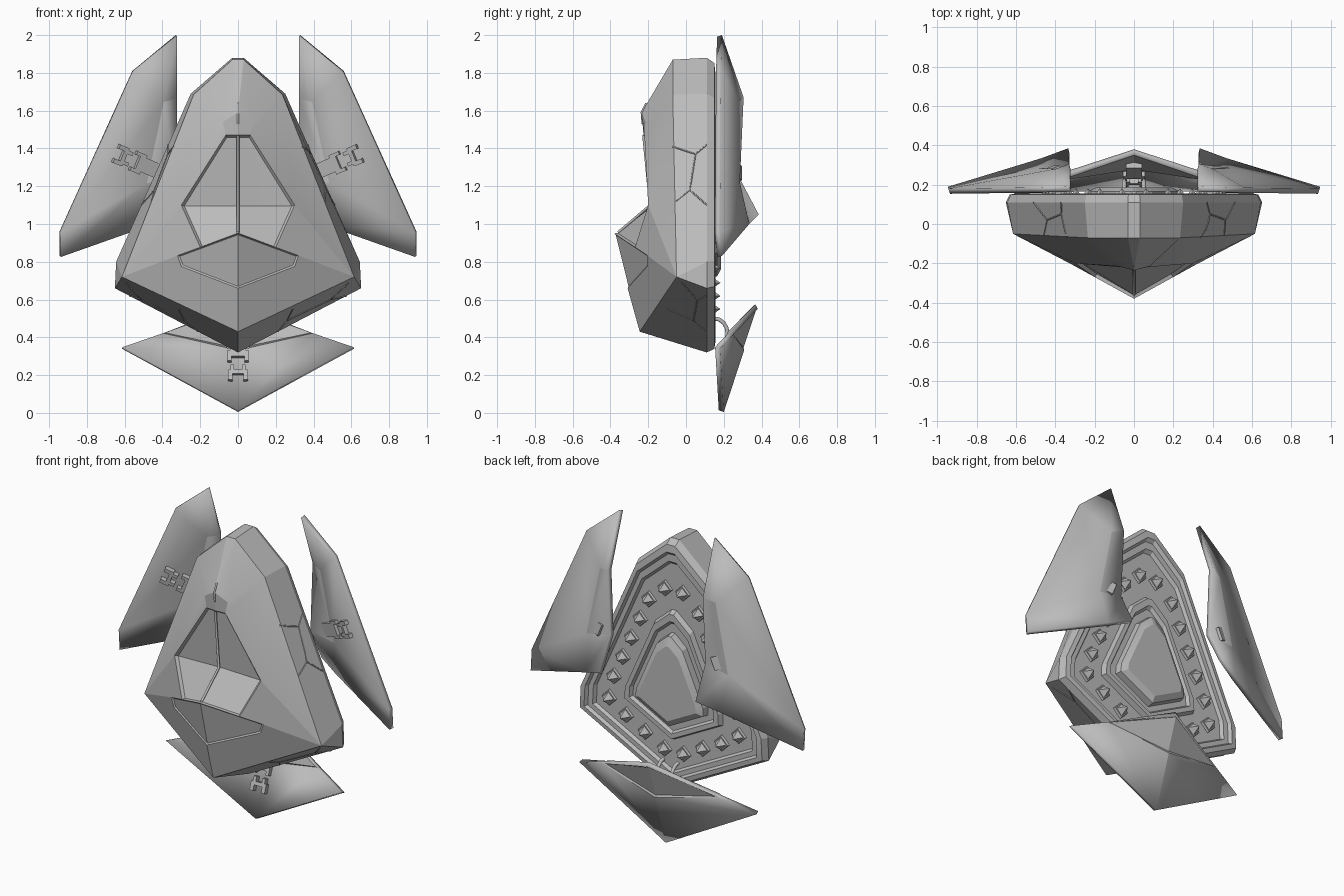
import bpy, bmesh, math
from mathutils import Vector, Matrix
from mathutils.bvhtree import BVHTree

if "Cube" in bpy.data.objects:
    bpy.data.objects.remove(bpy.data.objects["Cube"])

GREY = (0.5, 0.5, 0.5, 1)
metal = bpy.data.materials.new("plain grey")
metal.use_nodes = True
metal.diffuse_color = GREY
metal.node_tree.nodes["Principled BSDF"].inputs["Base Color"].default_value = GREY


def finish(name, bm):
    mesh = bpy.data.meshes.new(name)
    bm.to_mesh(mesh)
    bm.free()
    mesh.materials.append(metal)
    obj = bpy.data.objects.new(name, mesh)
    bpy.context.collection.objects.link(obj)
    return obj


def build(pts, faces, sides=(1, -1)):
    """Weld named points into faces on each side of x = 0; returns faces by index."""
    bm, made, out = bmesh.new(), {}, {}
    for s in sides:
        for i, names in enumerate(faces):
            vs = []
            for n in names.split():
                x, y, z = pts[n]
                key = (round(x * s, 4), round(y, 4), round(z, 4))
                if key not in made:
                    made[key] = bm.verts.new(key)
                vs.append(made[key])
            out.setdefault(i, []).append(bm.faces.new(vs if s > 0 else vs[::-1]))
    return bm, out


def tube(name, path, radius):
    cu = bpy.data.curves.new(name, 'CURVE')
    cu.dimensions = '3D'
    cu.bevel_depth, cu.bevel_resolution = radius, 1
    sp = cu.splines.new('POLY')
    sp.points.add(len(path) - 1)
    for p, co in zip(sp.points, path):
        p.co = (*co, 1)
    cu.materials.append(metal)
    bpy.context.collection.objects.link(bpy.data.objects.new(name, cu))


# Body: faceted front shell
P = dict(T0=(0, -.07, 1.87), T1=(.03, -.07, 1.87), B=(0, -.235, 1.59),
         S=(.235, -.07, 1.685), P=(.08, -.215, 1.54), K1=(.065, -.22, 1.47),
         K2=(.3, -.2, 1.1), K3=(.2, -.27, .877), R1=(0, -.225, 1.47),
         R2=(0, -.19, 1.1), E=(0, -.38, .95), N1=(.32, -.204, .833),
         N2=(.3, -.205, .775), M=(0, -.309, .66), D=(.615, -.05, .72),
         F=(0, -.245, .43))
faces = ["T0 T1 B", "T1 S P B", "B P K1 R1", "S K2 K1 P", "S D K2", "D N1 K3 K2",
         "R1 K1 K2 R2", "R2 K2 K3 E", "E K3 N1 N2 M", "N1 D F M N2"]
KITE, CHIN = (6, 7), (8,)

# Body: side walls and stepped back rim, as scaled copies of one outline
outline = [(0, 1.88), (.03, 1.88), (.25, 1.69), (.645, .8), (.652, .66), (0, .32)]
MID = .95


def ring(scale):
    return [(x * scale, MID + (z - MID) * scale) for x, z in outline]


rings = [(1, .11), (.97, .15), (.92, .155), (.9, .135), (.85, .135), (.83, .115),
         (.52, .115), (.5, .145), (.45, .145), (.43, .125), (.37, .125),
         (.36, .165), (.3, .185)]
for r, (scale, y) in enumerate(rings):
    for i, (x, z) in enumerate(ring(scale)):
        P[f"o{r}_{i}"] = (x, y, z)
faces += ["T0 T1 o0_1 o0_0", "T1 S o0_2 o0_1", "S D o0_3 o0_2", "D o0_4 o0_3",
          "D F o0_5 o0_4"]
for r in range(len(rings) - 1):
    for i in range(5):
        faces.append(f"o{r}_{i} o{r}_{i+1} o{r+1}_{i+1} o{r+1}_{i}")
last = len(rings) - 1
faces.append(" ".join(f"o{last}_{i}" for i in range(6)))

bm, made = build(P, faces)
bmesh.ops.recalc_face_normals(bm, faces=bm.faces)
for group, width, depth in ((KITE, .012, -.014), (CHIN, .008, -.007)):
    region = [f for i in group for f in made[i]]
    bmesh.ops.inset_region(bm, faces=region, thickness=width, depth=depth,
                           use_even_offset=True)
surface = BVHTree.FromBMesh(bm)
finish("body", bm)

# Centre rail in the front recess and short crest above it
tube("centre_rail", [P["R1"], P["R2"], (0, -.36, .955)], .008)
tube("crest_rail", [(0, -.21, 1.64), P["B"], (0, -.23, 1.53)], .006)

# Seam lines wrapped on the side walls
seams = [[(-.07, 1.41), (.05, 1.37), (.11, 1.42)], [(.05, 1.37), (.02, 1.18), (.11, 1.1)],
         [(.02, 1.18), (-.055, 1.12)], [(-.02, .69), (.06, .6), (.11, .62)],
         [(.06, .6), (.04, .49), (.11, .43)], [(.04, .49), (-.1, .55)]]
for s, side in ((1, "left"), (-1, "right")):
    for n, line in enumerate(seams):
        path = []
        for (y0, z0), (y1, z1) in zip(line, line[1:]):
            for k in range(5):
                y, z = y0 + (y1 - y0) * k / 4, z0 + (z1 - z0) * k / 4
                hit = surface.ray_cast(Vector((s * 2, y, z)), Vector((-s, 0, 0)))[0]
                if hit:
                    path.append(hit)
        if len(path) > 1:
            tube(f"{side}_seam_{n + 1}", path, .004)

# Ring of pyramid studs on the back
half = [Vector((x, 0, z)) for x, z in ring(.69)]
loop = half + [Vector((-p.x, 0, p.z)) for p in half[-2:0:-1]]
edges = list(zip(loop, loop[1:] + loop[:1]))
total = sum((b - a).length for a, b in edges)
COUNT = 20
bm = bmesh.new()
for n in range(COUNT):
    d = (n + .5) * total / COUNT
    for a, b in edges:
        if d <= (b - a).length:
            break
        d -= (b - a).length
    p = a.lerp(b, d / (b - a).length)
    for r1, r2, h, y in ((.052, .046, .015, .121), (.038, 0, .055, .155)):
        bmesh.ops.create_cone(bm, cap_ends=True, segments=4, radius1=r1, radius2=r2,
                              depth=h, matrix=Matrix.Translation((p.x, y, p.z))
                              @ Matrix.Rotation(-math.pi / 2, 4, 'X'))
finish("back_studs", bm)


# Plates: open shells facing back, thickened toward the front
def plate(name, pts, faces, sides, panel=()):
    bm, made = build(pts, faces, sides)
    bm.normal_update()
    for f in bm.faces:
        if f.normal.y < 0:
            f.normal_flip()
    if panel:
        bmesh.ops.inset_region(bm, faces=[f for i in panel for f in made[i]],
                               thickness=.012, depth=-.008, use_boundary=True)
    mod = finish(name, bm).modifiers.new("thickness", 'SOLIDIFY')
    mod.thickness, mod.offset = .028, -1


W = dict(a=(.33, .19, 2), b=(.56, .185, 1.81), c=(.945, .18, .96), d=(.945, .19, .83),
         m=(.47, .335, 1), e=(.335, .385, 1.05), f=(.33, .28, 1.25), g=(.33, .305, 1.67),
         h=(.4, .28, 1.65), k=(.49, .285, 1.22))
wing = ["a b h", "a h g", "b c k h", "c d m k", "g h k f", "f k m e"]
plate("left_wing", W, wing, (1,))
plate("right_wing", W, wing, (-1,))

apex, corner, foot = Vector((0, .38, .55)), Vector((.615, .18, .34)), Vector((0, .2, .005))
L = dict(a=apex, c=corner, b=foot, u=apex.lerp(corner, .65), v=apex.lerp(foot, .4))
plate("lower_flap", L, ["a u v", "u c b v"], (1, -1), panel=(0,))


# Hinges: an arm plus a comb bracket, laid along direction u
def hinge(name, origin, u, v):
    u, v = Vector(u).normalized(), Vector(v).normalized()
    frame = Matrix((u, v, u.cross(v))).transposed().to_4x4()
    frame.translation = origin
    boxes = [(-.08, 0, .17, .08), (.0, .045, .06, .02), (.0, -.045, .06, .02),
             (.09, 0, .022, .1), (.11, .04, .05, .024), (.11, -.04, .05, .024),
             (.065, .03, .03, .02), (.065, -.03, .03, .02)]
    bm = bmesh.new()
    for cu, cv, lu, lv in boxes:
        bmesh.ops.create_cube(bm, size=1, matrix=frame @ Matrix.Translation((cu, cv, 0))
                              @ Matrix.Diagonal((lu, lv, .03, 1)))
    finish(name, bm)


for s, side in ((1, "left"), (-1, "right")):
    hinge(f"{side}_hinge", (s * .53, .225, 1.325), (s * .92, -.38, .39), (-s * .39, 0, .92))
hinge("lower_hinge", (0, .245, .3), (0, -.34, -1), (1, 0, 0))

# Curved clasp joining body and lower flap
arc = [(.15 + .07 * math.sin(t * math.pi / 8), .42 + .08 * math.cos(t * math.pi / 8))
       for t in range(8)]
for s, side in ((1, "left"), (-1, "right")):
    tube(f"{side}_clasp", [(s * .05, y, z) for y, z in arc], .012)

# Shading: smooth only across shallow angles
bpy.ops.object.select_all(action='DESELECT')
for obj in bpy.context.collection.objects:
    if obj.type == 'MESH' and metal.name in obj.data.materials:
        obj.select_set(True)
        bpy.context.view_layer.objects.active = obj
bpy.ops.object.shade_smooth_by_angle(angle=math.radians(15))
